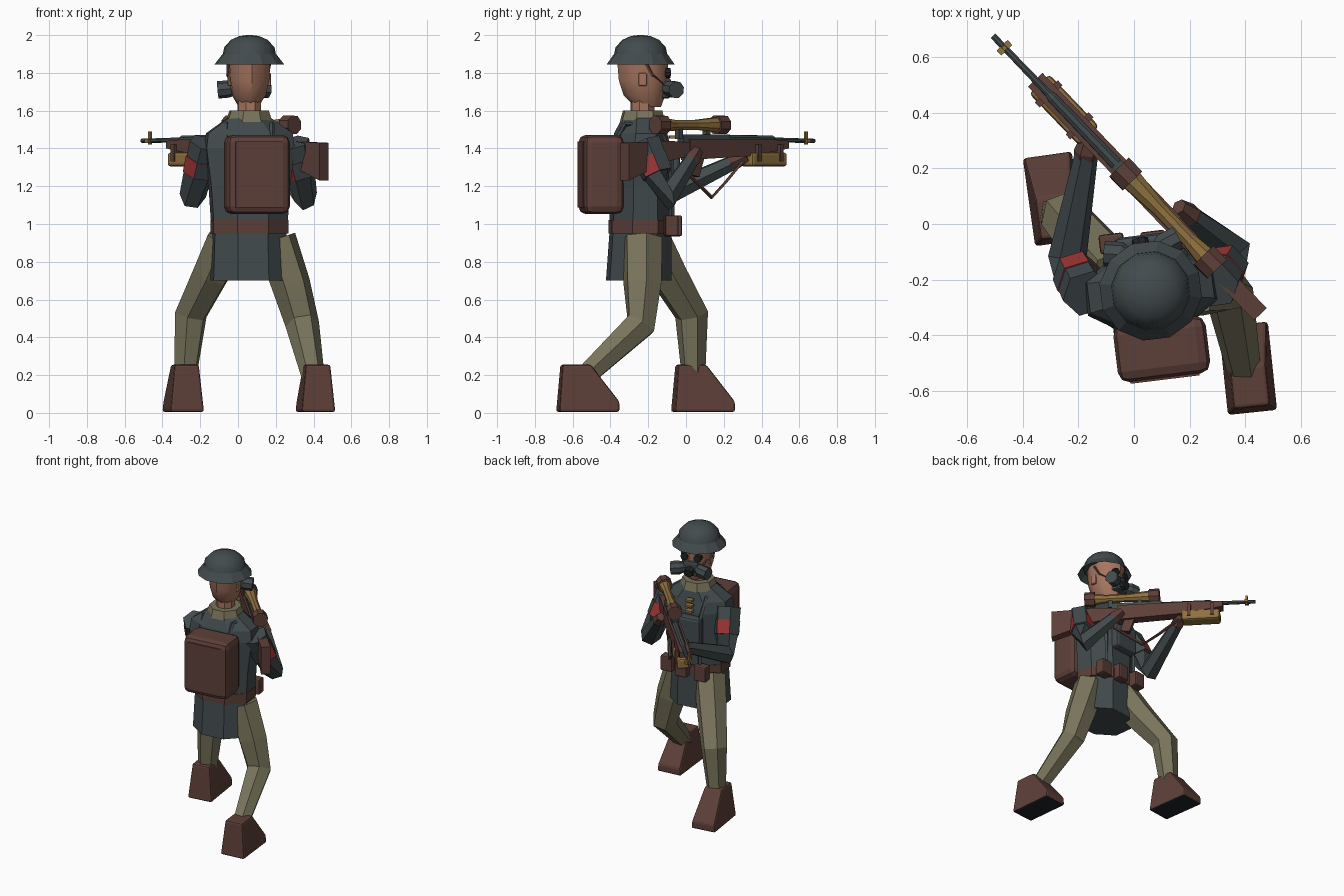
import bpy, bmesh, math
from mathutils import Vector, Matrix

cube = bpy.data.objects.get("Cube")
if cube:
    bpy.data.objects.remove(cube, do_unlink=True)


def material(name, r, g, b):
    m = bpy.data.materials.new(name)
    m.use_nodes = True
    m.diffuse_color = (r, g, b, 1)
    m.node_tree.nodes["Principled BSDF"].inputs["Base Color"].default_value = (r, g, b, 1)
    return m


SLATE = material("slate cloth", 0.055, 0.07, 0.075)
BROWN = material("brown leather", 0.11, 0.05, 0.04)
KHAKI = material("khaki cloth", 0.19, 0.175, 0.105)
SKIN = material("skin", 0.38, 0.18, 0.115)
TAN = material("brass", 0.28, 0.165, 0.05)
RED = material("red band", 0.35, 0.035, 0.035)
BLACK = material("black rubber", 0.015, 0.017, 0.018)

BODY = Vector((0.06, -0.24, 0))


def finish(name, bm, mats, matrix=None, smooth=False, bevel=0):
    bmesh.ops.recalc_face_normals(bm, faces=bm.faces)
    me = bpy.data.meshes.new(name)
    bm.to_mesh(me)
    bm.free()
    for m in mats:
        me.materials.append(m)
    ob = bpy.data.objects.new(name, me)
    bpy.context.collection.objects.link(ob)
    if matrix:
        ob.matrix_world = matrix
    if bevel:
        mod = ob.modifiers.new("bevel", "BEVEL")
        mod.width, mod.segments = bevel, 2
    if smooth:
        bpy.ops.object.select_all(action="DESELECT")
        ob.select_set(True)
        bpy.context.view_layer.objects.active = ob
        bpy.ops.object.shade_smooth_by_angle(angle=math.radians(40))
    return ob


def bridge(bm, rings, caps=True):
    n = len(rings[0])
    for a, b in zip(rings, rings[1:]):
        for i in range(n):
            bm.faces.new((a[i], a[(i + 1) % n], b[(i + 1) % n], b[i]))
    if caps:
        bm.faces.new(rings[0])
        bm.faces.new(rings[-1])


# Stack of upright rings: (z, half width, half depth, y shift)
def loft(name, rows, mat, sides=8, origin=BODY, turn=7, smooth=False, caps=True):
    bm = bmesh.new()
    k = 1 / math.cos(math.pi / sides)
    rings = []
    for z, rx, ry, dy in rows:
        angles = [(i + 0.5) * math.tau / sides for i in range(sides)]
        rings.append([bm.verts.new((rx * k * math.cos(a), ry * k * math.sin(a) + dy, z))
                      for a in angles])
    bridge(bm, rings, caps)
    matrix = Matrix.Translation(origin) @ Matrix.Rotation(math.radians(turn), 4, "Z")
    return finish(name, bm, [mat], matrix, smooth)


# Many-sided tube along a path of (point, radius)
def limb(name, path, mats, sides=6, matrix=None, rule=None):
    bm = bmesh.new()
    pts = [Vector(p) for p, r in path]
    side = Vector((1, 0.2, 0.1))
    rings = []
    for i, (p, r) in enumerate(path):
        t = (pts[min(i + 1, len(pts) - 1)] - pts[max(i - 1, 0)]).normalized()
        u = (side - t * side.dot(t)).normalized()
        if u.length < 0.5:
            u = t.orthogonal().normalized()
        v = t.cross(u)
        side = u
        rings.append([bm.verts.new(pts[i] + r * (u * math.cos(a) + v * math.sin(a)))
                      for a in (j * math.tau / sides for j in range(sides))])
    bridge(bm, rings)
    if rule:
        for i, f in enumerate(bm.faces):
            f.material_index = rule(i)
    return finish(name, bm, mats, matrix)


def box(name, loc, size, mat, turn=7, bevel=0, matrix=None):
    bm = bmesh.new()
    bmesh.ops.create_cube(bm, size=1, matrix=Matrix.Diagonal((*size, 1)))
    local = Matrix.Translation(loc) @ Matrix.Rotation(math.radians(turn), 4, "Z")
    return finish(name, bm, [mat], matrix @ local if matrix else local, bevel=bevel)


# Side outline (x, z) with half width y
def plate(name, outline, half, mat, matrix):
    bm = bmesh.new()
    rings = [[bm.verts.new((x, s * half, z)) for x, z in outline] for s in (-1, 1)]
    bridge(bm, rings)
    return finish(name, bm, [mat], matrix)


# Coat, belt and collar
loft("coat", [(0.98, 0.195, 0.155, 0), (1.2, 0.21, 0.155, 0), (1.4, 0.235, 0.15, 0),
              (1.48, 0.225, 0.13, 0), (1.57, 0.10, 0.10, 0.01)], SLATE)
loft("coat_skirt", [(0.70, 0.2, 0.165, -0.01), (0.98, 0.19, 0.155, 0)], SLATE)
loft("belt", [(0.95, 0.2, 0.162, 0), (1.02, 0.2, 0.162, 0)], BROWN)
loft("collar", [(1.54, 0.12, 0.115, 0.01), (1.6, 0.1, 0.1, 0.01)], KHAKI)

# Neck, head and ears
loft("neck", [(1.55, 0.06, 0.06, 0.01), (1.72, 0.06, 0.06, 0.01)], SKIN)
loft("head", [(1.62, 0.05, 0.065, 0.04), (1.68, 0.085, 0.105, 0.02), (1.76, 0.103, 0.125, 0.015),
              (1.88, 0.11, 0.13, 0.01)], SKIN, sides=10, smooth=True)
for s, label in ((1, "left"), (-1, "right")):
    box(label + "_ear", BODY + Vector((s * 0.103, 0.01, 1.765)), (0.02, 0.045, 0.07), SKIN, bevel=0.008)

# Helmet with a flared brim
loft("helmet_brim", [(1.845, 0.18, 0.175, 0), (1.90, 0.138, 0.138, 0), (1.89, 0.12, 0.12, 0)],
     SLATE, sides=12, caps=False)
loft("helmet_dome", [(1.885, 0.14, 0.14, 0), (1.935, 0.13, 0.13, 0), (1.975, 0.095, 0.095, 0),
                     (1.995, 0.05, 0.05, 0), (2.0, 0.015, 0.015, 0)], SLATE, sides=12, smooth=True)

# Breathing mask: face piece, nozzle, filters, eyepieces and straps
MASK = Matrix.Translation(BODY) @ Matrix.Rotation(math.radians(12), 4, "Z")
box("mask_face", (0, 0.12, 1.72), (0.11, 0.07, 0.11), SLATE, 0, 0.015, MASK)
limb("mask_nozzle", [((0, 0.14, 1.71), 0.035), ((0, 0.19, 1.7), 0.03)], [BLACK], 8, MASK)
for s, label in ((1, "left"), (-1, "right")):
    limb(label + "_filter", [((s * 0.04, 0.12, 1.72), 0.03), ((s * 0.08, 0.15, 1.715), 0.046),
                             ((s * 0.135, 0.165, 1.71), 0.046)], [SLATE], 8, MASK)
    limb(label + "_eyepiece", [((s * 0.045, 0.11, 1.8), 0.028), ((s * 0.048, 0.15, 1.8), 0.026)],
         [BLACK], 8, MASK)
    limb(label + "_mask_strap", [((s * 0.06, 0.12, 1.73), 0.01), ((s * 0.107, 0.04, 1.79), 0.01),
                                 ((s * 0.112, 0.0, 1.86), 0.01)], [BROWN], 4, MASK)

# Backpack with a raised back panel, shoulder straps
box("backpack", (0.1, -0.45, 1.262), (0.335, 0.21, 0.42), BROWN, 7, 0.04)
box("backpack_panel", (0.112, -0.556, 1.262), (0.25, 0.008, 0.35), BROWN, 7)
for s, label in ((1, "left"), (-1, "right")):
    limb(label + "_shoulder_strap", [(BODY + Vector((s * 0.12, y, z)), 0.014) for y, z in
         ((-0.15, 1.4), (-0.08, 1.53), (0.09, 1.51), (0.16, 1.38), (0.165, 1.02))], [SLATE], 4)

# Belt pouches and chest bag
for name, x, y in (("left_pouch", 0.2, -0.08), ("middle_pouch", 0.07, -0.06), ("right_pouch", -0.08, -0.07)):
    box(name, (x, y, 0.99), (0.09, 0.07, 0.11), BROWN, 7, 0.01)
box("chest_bag", (0.03, -0.075, 1.28), (0.2, 0.07, 0.2), SLATE, 7, 0.02)
for i in range(3):
    box("coat_clasp", (0.02, -0.07, 1.42 + i * 0.04), (0.05, 0.04, 0.015), TAN, 7)


# Legs and boots
def boot(name, loc, turn):
    bm = bmesh.new()
    outline = ((-0.16, 0), (0.16, 0), (0.16, 0.055), (0.01, 0.25), (-0.14, 0.25))
    rings = [[bm.verts.new((s * (0.09 - z * 0.1), y, z)) for y, z in outline] for s in (-1, 1)]
    bridge(bm, rings)
    bm.normal_update()
    for f in bm.faces:
        f.material_index = int(max(v.co.z for v in f.verts) < 0.01)
    matrix = Matrix.Translation(loc) @ Matrix.Rotation(math.radians(turn), 4, "Z")
    finish(name, bm, [BROWN, BLACK], matrix, bevel=0.012)


limb("left_trouser", [((0.2, -0.23, 0.92), 0.11), ((0.28, -0.23, 0.68), 0.105), ((0.34, -0.24, 0.47), 0.09),
                      ((0.4, -0.55, 0.18), 0.06)], [KHAKI])
limb("right_trouser", [((-0.06, -0.19, 0.92), 0.11), ((-0.14, -0.1, 0.74), 0.105), ((-0.25, 0.03, 0.52), 0.09),
                       ((-0.28, 0.04, 0.18), 0.062)], [KHAKI])
boot("left_boot", (0.41, -0.52, 0.005), 6)
boot("right_boot", (-0.29, 0.09, 0.005), 8)


# Arms with armbands and gloves
def arm(label, shoulder, elbow, hand):
    a, b, c = Vector(shoulder), Vector(elbow), Vector(hand)
    limb(label + "_sleeve", [(a, 0.09), (a.lerp(b, 0.5), 0.083), (b, 0.07), (c, 0.042)], [SLATE])
    limb(label + "_armband", [(a.lerp(b, 0.28), 0.091), (a.lerp(b, 0.58), 0.086)], [RED, SLATE],
         rule=lambda i: i % 2)
    limb(label + "_glove", [(b.lerp(c, 0.93), 0.04), (c, 0.047), (c + (c - b).normalized() * 0.07, 0.03)], [BROWN])


arm("left", (0.29, -0.22, 1.43), (0.36, -0.1, 1.14), (0.2, 0.03, 1.34))
arm("right", (-0.17, -0.25, 1.43), (-0.24, -0.12, 1.15), (-0.17, 0.26, 1.33))

# Rifle, laid along its own x axis
GUN = Matrix.Translation((-0.03, 0.18, 0)) @ Matrix.Rotation(math.atan2(1, -0.96), 4, "Z")
plate("rifle_butt", ((-0.7, 1.23), (-0.7, 1.43), (-0.4, 1.44), (-0.2, 1.43), (-0.2, 1.37), (-0.42, 1.33)),
      0.032, BROWN, GUN)
plate("rifle_stock", ((-0.25, 1.34), (-0.25, 1.45), (0.32, 1.45), (0.47, 1.44), (0.47, 1.4), (0.2, 1.36)),
      0.036, BROWN, GUN)
plate("rifle_grip", ((-0.2, 1.36), (-0.13, 1.36), (-0.17, 1.25), (-0.23, 1.26)), 0.02, BROWN, GUN)
box("rifle_receiver", (-0.12, 0, 1.45), (0.34, 0.045, 0.05), SLATE, 0, 0, GUN)
limb("rifle_barrel", [((-0.05, 0, 1.45), 0.024), ((0.38, 0, 1.45), 0.02), ((0.4, 0, 1.445), 0.014),
                      ((0.69, 0, 1.44), 0.012)], [SLATE], 8, GUN)
box("front_grip", (0.32, 0, 1.342), (0.26, 0.1, 0.075), TAN, 0, 0.015, GUN)
for x in (0.24, 0.4):
    box("grip_clamp", (x, 0, 1.375), (0.025, 0.115, 0.09), BROWN, 0, 0, GUN)
box("front_sight", (0.63, 0, 1.455), (0.015, 0.014, 0.07), TAN, 0, 0, GUN)
box("sight_bar", (0.63, 0, 1.44), (0.025, 0.055, 0.02), TAN, 0, 0, GUN)

# Telescopic sight with leather end caps
limb("scope_tube", [((-0.42, 0, 1.525), 0.04), ((-0.33, 0, 1.525), 0.028), ((-0.18, 0, 1.525), 0.028),
                    ((-0.03, 0, 1.525), 0.042)], [TAN], 8, GUN)
for x in (-0.44, -0.0):
    limb("scope_cap", [((x - 0.035, 0, 1.525), 0.052), ((x + 0.035, 0, 1.525), 0.052)], [BROWN], 8, GUN)
for x in (-0.3, -0.1):
    box("scope_mount", (x, 0, 1.48), (0.03, 0.03, 0.06), SLATE, 0, 0, GUN)

# Carrying sling hanging under the rifle
limb("sling", [((0.2, 0, 1.36), 0.01), ((0.03, -0.01, 1.22), 0.01), ((-0.08, -0.02, 1.14), 0.01),
               ((-0.28, 0, 1.3), 0.01)], [BROWN], 4, GUN)
